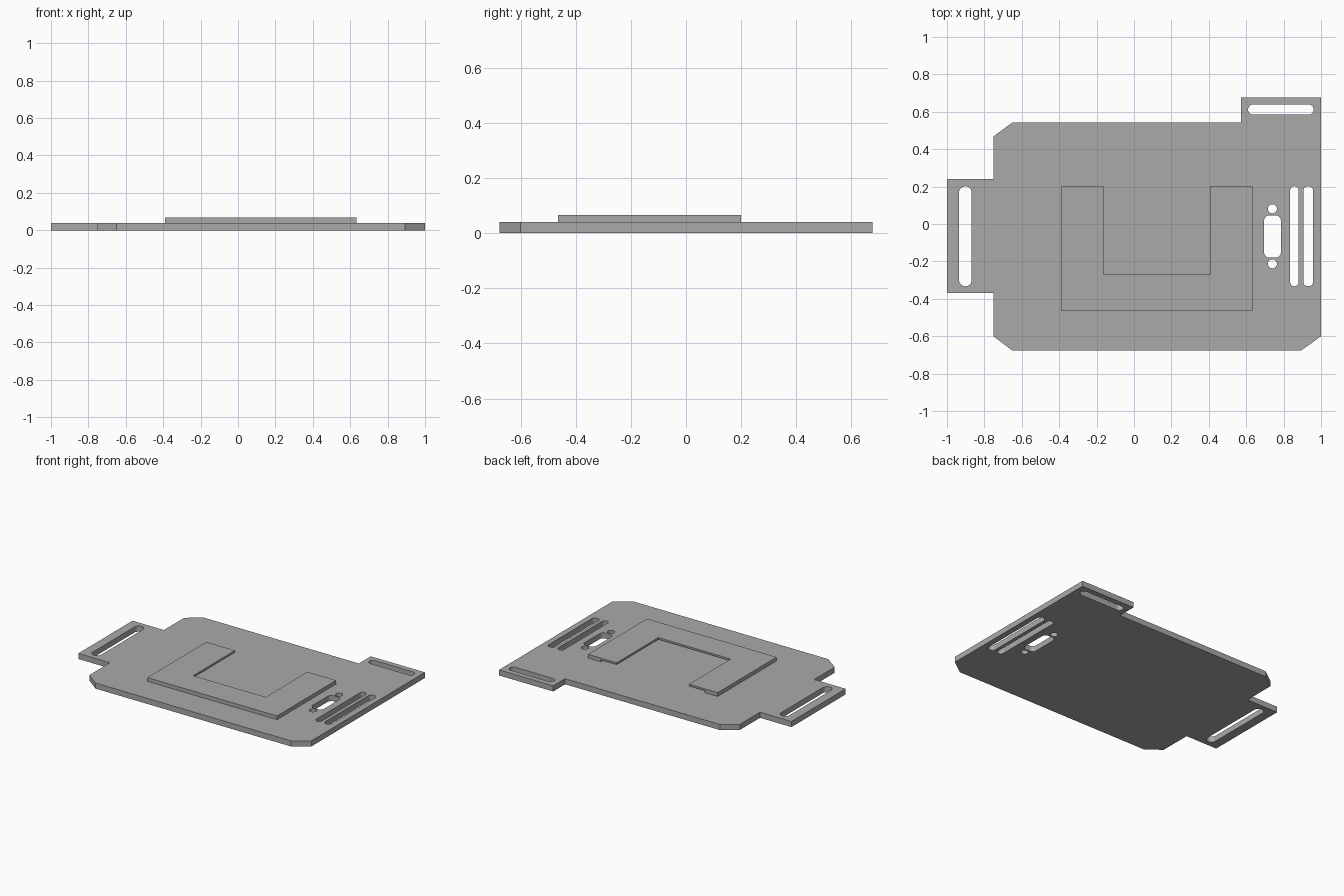
import bpy
from math import cos, sin, pi

if "Cube" in bpy.data.objects:
    bpy.data.objects.remove(bpy.data.objects["Cube"])

grey = bpy.data.materials.new("plain grey")
grey.use_nodes = True
colour = (0.4, 0.4, 0.4, 1)
grey.diffuse_color = colour
grey.node_tree.nodes["Principled BSDF"].inputs["Base Color"].default_value = colour


def rounded(x0, x1, y0, y1, r, steps=8):
    """Outline of a rectangle with rounded corners."""
    corners = [(x1 - r, y1 - r), (x0 + r, y1 - r), (x0 + r, y0 + r), (x1 - r, y0 + r)]
    return [(cx + r * cos(a), cy + r * sin(a))
            for q, (cx, cy) in enumerate(corners)
            for a in [(q + i / steps) * pi / 2 for i in range(steps + 1)]]


def slot(x0, x1, y0, y1):
    return rounded(x0, x1, y0, y1, min(x1 - x0, y1 - y0) / 2 - 0.0005)


def sheet(name, outlines, z0, z1):
    """Flat sheet cut from an outline; further outlines become holes."""
    curve = bpy.data.curves.new(name, "CURVE")
    curve.dimensions = "2D"
    curve.fill_mode = "BOTH"
    curve.extrude = (z1 - z0) / 2
    for points in outlines:
        spline = curve.splines.new("POLY")
        spline.points.add(len(points) - 1)
        for p, (x, y) in zip(spline.points, points):
            p.co = (x, y, 0, 1)
        spline.use_cyclic_u = True
    temp = bpy.data.objects.new(name + " outline", curve)
    bpy.context.collection.objects.link(temp)
    graph = bpy.context.evaluated_depsgraph_get()
    mesh = bpy.data.meshes.new_from_object(temp.evaluated_get(graph))
    bpy.data.objects.remove(temp)
    for v in mesh.vertices:
        v.co.z += (z0 + z1) / 2
    mesh.materials.clear()
    mesh.materials.append(grey)
    for f in mesh.polygons:
        f.use_smooth = False
    obj = bpy.data.objects.new(name, mesh)
    bpy.context.collection.objects.link(obj)
    return obj


def u_shape(x0, x1, y0, y1, side, front):
    """U outline open towards the back."""
    return [(x0, y0), (x1, y0), (x1, y1), (x1 - side, y1), (x1 - side, y0 + front),
            (x0 + side, y0 + front), (x0 + side, y1), (x0, y1)]


# Base plate with chamfered corners and two strap tabs
plate = [(-1, 0.24), (-1, -0.37), (-0.752, -0.37), (-0.752, -0.6), (-0.65, -0.677),
         (0.893, -0.677), (1, -0.6), (1, 0.677), (0.573, 0.677), (0.573, 0.543),
         (-0.65, 0.543), (-0.752, 0.468), (-0.752, 0.24)]

# Strap slots, connector window and its two screw holes
holes = [slot(-0.935, -0.868, -0.333, 0.202),
         slot(0.835, 0.88, -0.333, 0.202),
         slot(0.905, 0.958, -0.333, 0.202),
         slot(0.61, 0.96, 0.585, 0.639),
         rounded(0.695, 0.786, -0.18, 0.046, 0.03)]
holes += [slot(0.74 - 0.024, 0.74 + 0.024, y - 0.024, y + 0.024) for y in (0.081, -0.213)]
sheet("base_plate", [plate] + holes, 0, 0.04)

# Slide-in holder: narrow walls carrying a wider overhanging lip
sheet("holder_wall", [u_shape(-0.39, 0.633, -0.464, 0.2, 0.1, 0.08)], 0.04, 0.054)
sheet("holder_lip", [u_shape(-0.39, 0.633, -0.464, 0.2, 0.226, 0.194)], 0.054, 0.067)
